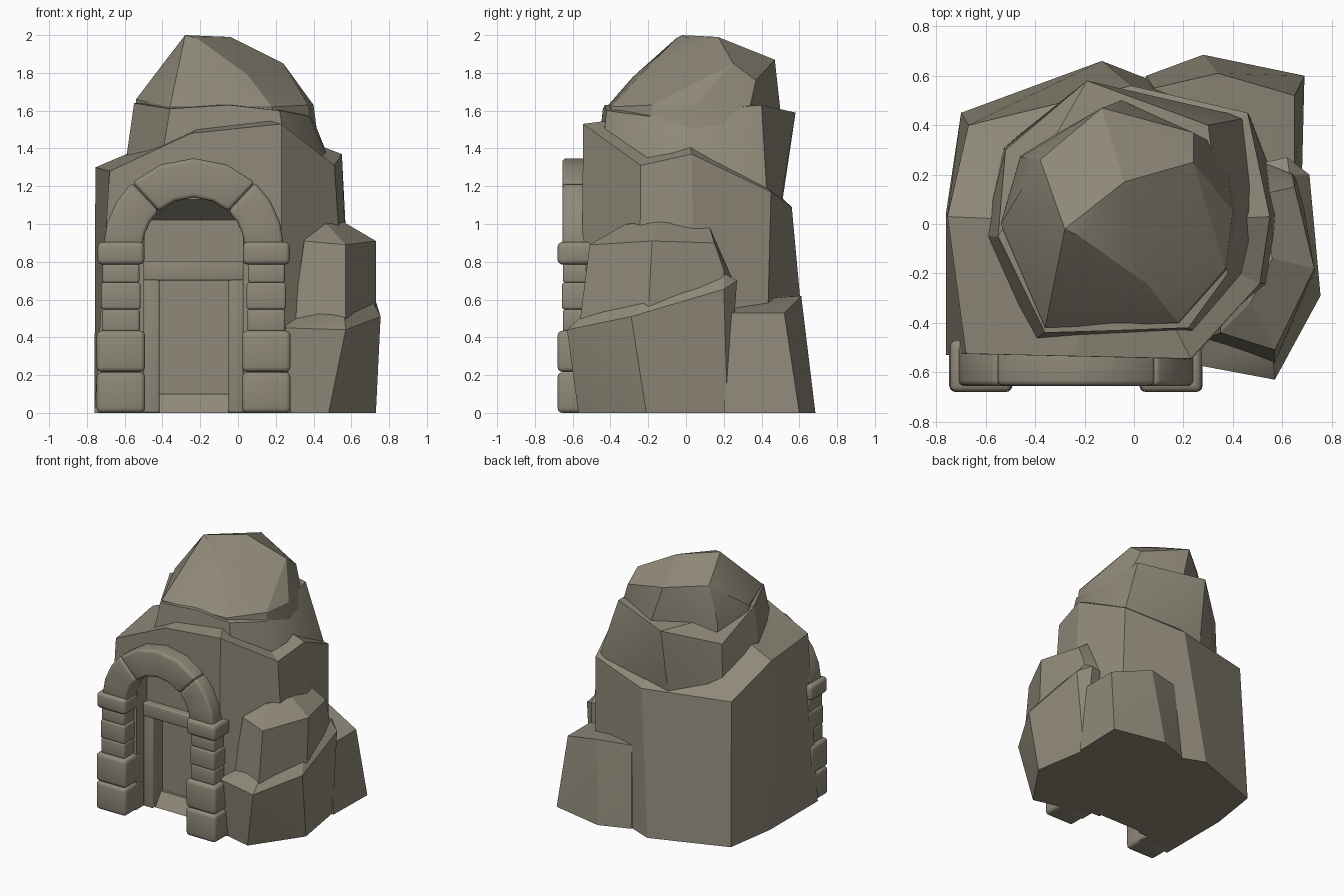
import bpy, bmesh, math
from mathutils import Vector

if "Cube" in bpy.data.objects:
    bpy.data.objects.remove(bpy.data.objects["Cube"])

stone = bpy.data.materials.new("grey_brown_stone")
stone.diffuse_color = (0.275, 0.25, 0.19, 1)
stone.use_nodes = True
stone.node_tree.nodes["Principled BSDF"].inputs["Base Color"].default_value = stone.diffuse_color
DOOR_X = -0.235  # centre line of the doorway


def finish(name, bm, bevel=0.0, smooth=None):
    bmesh.ops.recalc_face_normals(bm, faces=bm.faces)
    me = bpy.data.meshes.new(name)
    bm.to_mesh(me)
    bm.free()
    me.materials.append(stone)
    ob = bpy.data.objects.new(name, me)
    bpy.context.collection.objects.link(ob)
    bpy.ops.object.select_all(action='DESELECT')
    ob.select_set(True)
    bpy.context.view_layer.objects.active = ob
    if bevel:
        mod = ob.modifiers.new("rounded_edges", 'BEVEL')
        mod.width, mod.segments = bevel, 3
        mod.limit_method, mod.angle_limit = 'ANGLE', math.radians(40)
        bpy.ops.object.modifier_apply(modifier=mod.name)
    if smooth:
        bpy.ops.object.shade_smooth_by_angle(angle=math.radians(smooth))
    return ob


def hull(name, points, smooth=22):
    """Faceted boulder: convex hull of a few corner points."""
    bm = bmesh.new()
    for p in points:
        bm.verts.new(p)
    res = bmesh.ops.convex_hull(bm, input=bm.verts[:])
    junk = {v for v in res["geom_interior"] + res["geom_unused"]
            if isinstance(v, bmesh.types.BMVert)}
    bmesh.ops.delete(bm, geom=list(junk), context='VERTS')
    bmesh.ops.dissolve_limit(bm, angle_limit=math.radians(6),
                             verts=bm.verts[:], edges=bm.edges[:])
    return finish(name, bm, smooth=smooth)


def block(name, x0, x1, y0, y1, z0, z1, bevel=0.0):
    bm = bmesh.new()
    bmesh.ops.create_cube(bm, size=1)
    for v in bm.verts:
        v.co = Vector(((x0 + x1) / 2 + v.co.x * (x1 - x0),
                       (y0 + y1) / 2 + v.co.y * (y1 - y0),
                       (z0 + z1) / 2 + v.co.z * (z1 - z0)))
    return finish(name, bm, bevel, 35 if bevel else None)


def cut(target, cutter):
    bpy.context.view_layer.objects.active = target
    mod = target.modifiers.new("cut", 'BOOLEAN')
    mod.operation, mod.solver, mod.object = 'DIFFERENCE', 'EXACT', cutter
    bpy.ops.object.modifier_apply(modifier=mod.name)
    bpy.data.objects.remove(cutter)


# Main rock: base ring, shoulder ring and a hidden peak
base = [(-.76, -.53), (-.3, -.54), (.23, -.555), (.6, -.25), (.62, .05),
        (.48, .42), (-.13, .66), (-.70, .45), (-.76, .05)]
shoulder = [(-.68, -.525, 1.28), (-.25, -.535, 1.48), (.23, -.545, 1.53),
            (.51, -.24, 1.31), (.55, .03, 1.37), (.46, .45, 1.17),
            (-.01, .56, 1.09), (-.67, .40, 1.10), (-.755, .03, 1.30)]
bm = bmesh.new()
low = [bm.verts.new((x, y, 0)) for x, y in base]
high = [bm.verts.new(p) for p in shoulder]
peak = bm.verts.new((-.05, 0, 1.6))
bm.faces.new(low[::-1])
for i in range(len(low)):
    j = (i + 1) % len(low)
    bm.faces.new((low[i], low[j], high[j], high[i]))
    bm.faces.new((high[i], high[j], peak))
main = finish("main_rock", bm)

# Doorway recess with sloping arched ceiling, then the deeper door niche
arc = [math.pi * i / 10 for i in range(11)]
pts = [(x, -.40, z) for x in (-.50, .03) for z in (-.1, 1.02)]
pts += [(x, -.8, -.1) for x in (-.50, .03)]
pts += [(DOOR_X + .265 * math.cos(a), -.8, .9 + .44 * math.sin(a)) for a in arc]
cut(main, hull("recess_cutter", pts, None))
cut(main, block("niche_cutter", -.42, -.05, -.6, -.33, -.1, .70))

# Middle boulder
hull("middle_boulder", [
    (-.55, -.05, 1.64), (-.36, -.44, 1.61), (-.05, -.43, 1.63), (.22, -.42, 1.60),
    (.38, -.2, 1.57), (.42, .05, 1.50), (.30, .40, 1.63), (-.19, .58, 1.59),
    (-.52, .30, 1.47), (-.61, -.05, 1.22), (-.42, -.48, 1.25), (.28, -.46, 1.25),
    (.47, -.2, 1.2), (.54, .05, 1.2), (.46, .43, 1.12), (.05, .49, 1.05),
    (-.2, .50, 1.05), (-.53, .31, 1.05)])

# Domed top boulder
hull("top_boulder", [
    (-.04, .17, 1.99), (-.28, -.02, 2.0), (-.22, -.05, 1.985), (-.38, .26, 1.87),
    (-.13, .47, 1.87), (.24, .25, 1.85), (.24, .37, 1.76), (-.05, .5, 1.6),
    (-.17, -.28, 1.78), (.05, -.24, 1.79), (-.54, 0, 1.66), (-.46, .27, 1.6),
    (-.36, -.42, 1.62), (.18, -.4, 1.62), (.37, -.18, 1.63), (.40, .05, 1.63),
    (.43, .03, 1.40), (.40, -.19, 1.36), (.37, .3, 1.45), (-.46, .28, 1.42),
    (-.36, -.42, 1.5), (.19, -.4, 1.5), (-.54, 0, 1.5)])

# Boulders stacked against the right side
hull("right_lower_boulder", [
    (.28, -.52, 0), (.48, -.57, 0), (.73, -.21, 0), (.66, .22, 0), (.3, .2, 0),
    (.25, -.57, .45), (.57, -.63, .44), (.755, -.29, .51), (.71, .2, .655),
    (.44, -.50, .53), (.56, -.52, .54), (.70, -.2, .61), (.63, .2, .74),
    (.62, .27, .70), (.3, .2, .70)])
hull("right_upper_boulder", [
    (.28, -.47, .40), (.57, -.56, .50), (.73, -.2, .5), (.66, .22, .5),
    (.35, -.44, .91), (.57, -.51, .89), (.73, -.18, .91), (.65, .15, .90),
    (.47, -.32, 1.0), (.56, -.14, 1.01), (.52, .12, 1.0), (.36, -.1, 1.0),
    (.52, .25, .70), (.64, .20, .76), (.36, .15, .98)])
hull("back_right_boulder", [
    (.0, .5, 0), (.05, .6, 0), (.28, .685, 0), (.69, .60, 0), (.68, .2, 0),
    (.2, .2, 0), (.08, .55, .62), (.34, .61, .62), (.65, .52, .53),
    (.65, .2, .53), (.3, .3, .60)])

# Door: frame, lintel and sloping sill
block("left_door_jamb", -.50, -.415, -.45, -.32, 0, .79, .012)
block("right_door_jamb", -.05, .03, -.45, -.32, 0, .79, .012)
block("door_lintel", -.50, .03, -.455, -.32, .70, .805, .012)
hull("door_sill", [(x, y, z) for x in (-.42, -.05)
                   for y, z in ((-.42, 0), (-.32, 0), (-.32, .10), (-.35, .10))])

# Pillars: stacked rounded stones (half width, front y, bottom z, top z, rounding)
courses = [(.128, -.68, 0, .215, .026), (.128, -.68, .217, .435, .026),
           (.100, -.652, .43, .55, .014), (.104, -.657, .548, .69, .014),
           (.098, -.652, .688, .79, .014), (.124, -.68, .785, .905, .026)]
for side, label in ((-1, "left"), (1, "right")):
    cx = DOOR_X + side * .385
    for n, (hw, front, z0, z1, rnd) in enumerate(courses):
        block(f"{label}_pillar_stone_{n + 1}", cx - hw, cx + hw, front, -.47, z0, z1, rnd)


# Arch: three curved stones with rounded edges
def arch_stone(name, a0, a1, steps):
    bm = bmesh.new()
    rings = []
    for i in range(steps + 1):
        a = math.radians(a0 + (a1 - a0) * i / steps)
        rings.append([bm.verts.new((DOOR_X + r * math.cos(a), y, .87 + r * math.sin(a)))
                      for r, y in ((.27, -.655), (.478, -.655), (.478, -.49), (.27, -.49))])
    for p, q in zip(rings, rings[1:]):
        for i in range(4):
            j = (i + 1) % 4
            bm.faces.new((p[i], p[j], q[j], q[i]))
    bm.faces.new(rings[0])
    bm.faces.new(rings[-1][::-1])
    finish(name, bm, .022, 35)


arch_stone("right_arch_stone", 2, 47, 3)
arch_stone("arch_keystone", 47, 133, 4)
arch_stone("left_arch_stone", 133, 178, 3)
